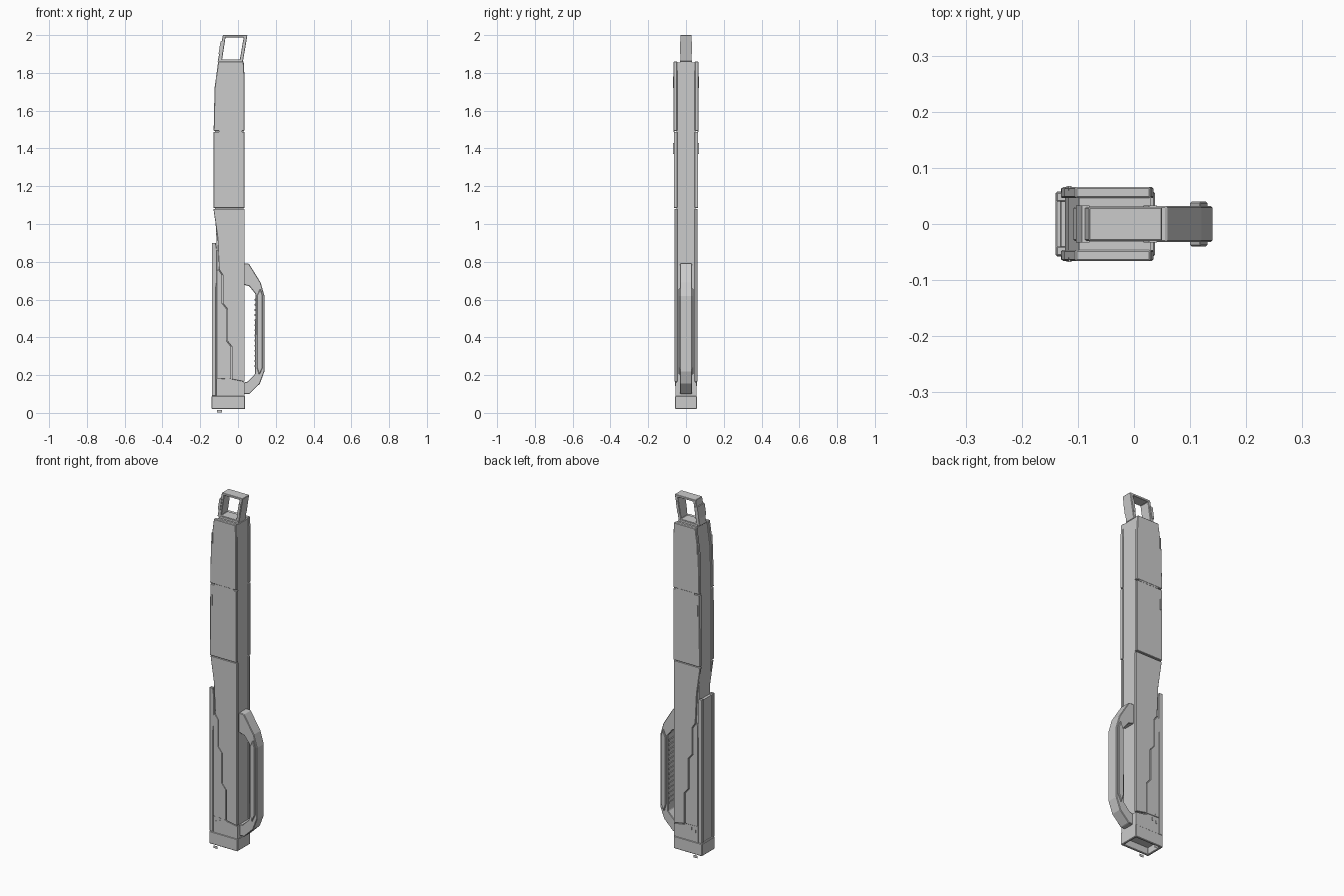
import bpy, bmesh


def place(axis, p, d):
    # profile point p at depth d along the extrusion axis
    return (p[0], d, p[1]) if axis == 'Y' else (p[0], p[1], d)


def finish(name, bm, bevel):
    bmesh.ops.recalc_face_normals(bm, faces=bm.faces)
    me = bpy.data.meshes.new(name)
    bm.to_mesh(me)
    bm.free()
    ob = bpy.data.objects.new(name, me)
    bpy.context.collection.objects.link(ob)
    if bevel:
        m = ob.modifiers.new("chamfer", 'BEVEL')
        m.width, m.segments, m.limit_method = bevel, 1, 'ANGLE'
    return ob


def prism(name, pts, d0, d1, bevel=0.0, axis='Y'):
    bm = bmesh.new()
    a = [bm.verts.new(place(axis, p, d0)) for p in pts]
    b = [bm.verts.new(place(axis, p, d1)) for p in pts]
    bm.faces.new(a)
    bm.faces.new(b[::-1])
    for i in range(len(pts)):
        j = (i + 1) % len(pts)
        bm.faces.new((a[i], a[j], b[j], b[i]))
    return finish(name, bm, bevel)


def ring(name, outer, inner, d0, d1, bevel=0.0, axis='Y'):
    bm = bmesh.new()
    o0, o1, i0, i1 = [[bm.verts.new(place(axis, p, d)) for p in pts]
                      for pts in (outer, inner) for d in (d0, d1)]
    for i in range(len(outer)):
        j = (i + 1) % len(outer)
        for p, q in ((o0, o1), (o1, i1), (i1, i0), (i0, o0)):
            bm.faces.new((p[i], p[j], q[j], q[i]))
    return finish(name, bm, bevel)


def rect(x0, x1, z0, z1):
    return [(x0, z0), (x1, z0), (x1, z1), (x0, z1)]


# central body between the side plates
prism("core", [(-0.115, 0.08), (0.03, 0.08), (0.03, 1.855), (-0.098, 1.855),
               (-0.117, 1.72), (-0.123, 1.46), (-0.123, 1.1), (-0.115, 0.93)],
      -0.05, 0.05)
prism("top_cap", rect(-0.095, 0.025, 1.85, 1.866), -0.032, 0.032)

# hollow foot with a collar above it
ring("foot", rect(-0.14, 0.037, -0.058, 0.058), rect(-0.128, 0.025, -0.046, 0.046),
     0.02, 0.09, 0.003, 'Z')
prism("foot_floor", rect(-0.13, 0.027, -0.048, 0.048), 0.06, 0.088, 0, 'Z')
prism("foot_collar", [(-0.115, 0.085), (0.035, 0.085), (0.035, 0.16), (-0.028, 0.17),
                      (-0.05, 0.18), (-0.115, 0.18)], -0.0555, 0.0555)

# rear rail along the lower edge
prism("rear_rail_core", rect(-0.13, -0.105, 0.09, 0.89), -0.047, 0.047)

upper = [(-0.129, 1.493), (0.035, 1.493), (0.035, 1.77), (0.03, 1.86),
         (-0.105, 1.86), (-0.124, 1.72)]
middle = [(-0.13, 1.085), (0.035, 1.085), (0.035, 1.488), (-0.129, 1.488)]
# stepped left edge of the lower plate
step = [(-0.108, 0.93), (-0.1, 0.76), (-0.08, 0.73), (-0.08, 0.58),
        (-0.056, 0.55), (-0.056, 0.38), (-0.032, 0.35), (-0.032, 0.178)]
lower = [(-0.13, 1.08)] + step + [(0.035, 0.165), (0.035, 1.08)]
filler = [(x - 0.004, z) for x, z in step[1:]] + [(-0.113, 0.182), (-0.113, 0.75)]

for s, side in ((-1, "front"), (1, "back")):
    # large cover plates
    prism(side + "_upper_plate", upper, s * 0.046, s * 0.066, 0.003)
    prism(side + "_middle_plate", middle, s * 0.046, s * 0.0645, 0.002)
    prism(side + "_lower_plate", lower, s * 0.046, s * 0.06, 0.0015)
    prism(side + "_filler_plate", filler, s * 0.046, s * 0.058, 0.001)
    prism(side + "_rear_rail", [(-0.138, 0.09), (-0.117, 0.09), (-0.117, 0.66),
                                (-0.112, 0.7), (-0.112, 0.86), (-0.118, 0.9), (-0.138, 0.9)],
          s * 0.04, s * 0.056, 0.0015)
    # raised strip and small fittings on the plates
    prism(side + "_plate_seam", rect(-0.1, 0.02, 1.486, 1.495), s * 0.06, s * 0.0655)
    prism(side + "_foot_tag", rect(-0.111, -0.086, 0.002, 0.016), s * 0.0575, s * 0.0582)
    for i, (x, z) in enumerate([(-0.117, 1.75), (-0.12, 1.4)]):
        prism(f"{side}_clip_{i}", rect(x, x + 0.006, z - 0.03, z + 0.03), s * 0.06, s * 0.068)
    for i, (x, z) in enumerate([(-0.1, 0.15), (-0.075, 0.16), (-0.09, 0.2)]):
        prism(f"{side}_stud_{i}", rect(x, x + 0.006, z - 0.008, z + 0.008), s * 0.05, s * 0.059)
    # handle cheeks
    prism(side + "_grip_cheek", [(0.1, 0.24), (0.112, 0.2), (0.131, 0.24),
                                 (0.131, 0.62), (0.118, 0.66), (0.1, 0.62)],
          s * 0.028, s * 0.04, 0.003)

# carrying handle
prism("side_handle", [(0.025, 0.79), (0.058, 0.79), (0.12, 0.69), (0.14, 0.62), (0.14, 0.22),
                      (0.116, 0.155), (0.06, 0.10), (0.025, 0.10), (0.025, 0.16),
                      (0.05, 0.165), (0.09, 0.205), (0.092, 0.63), (0.06, 0.67), (0.025, 0.68)],
      -0.032, 0.032, 0.003)
for i in range(14):
    z = 0.24 + i * 0.027
    prism(f"grip_rib_{i}", [(0.094, z), (0.094, z + 0.016), (0.088, z + 0.012), (0.088, z + 0.004)],
          -0.022, 0.022)

# sloped loop at the top
ring("top_loop", [(-0.108, 1.86), (0.026, 1.86), (0.05, 2.0), (-0.08, 2.0)],
     [(-0.084, 1.872), (0.01, 1.872), (0.03, 1.988), (-0.066, 1.988)], -0.03, 0.03, 0.002)
for x, tag in ((-0.094, "rear"), (0.026, "fore")):
    prism(tag + "_loop_pad", [(x - 0.009, 1.9), (x + 0.005, 1.9), (x + 0.015, 1.965), (x + 0.001, 1.965)],
          -0.033, 0.033)
